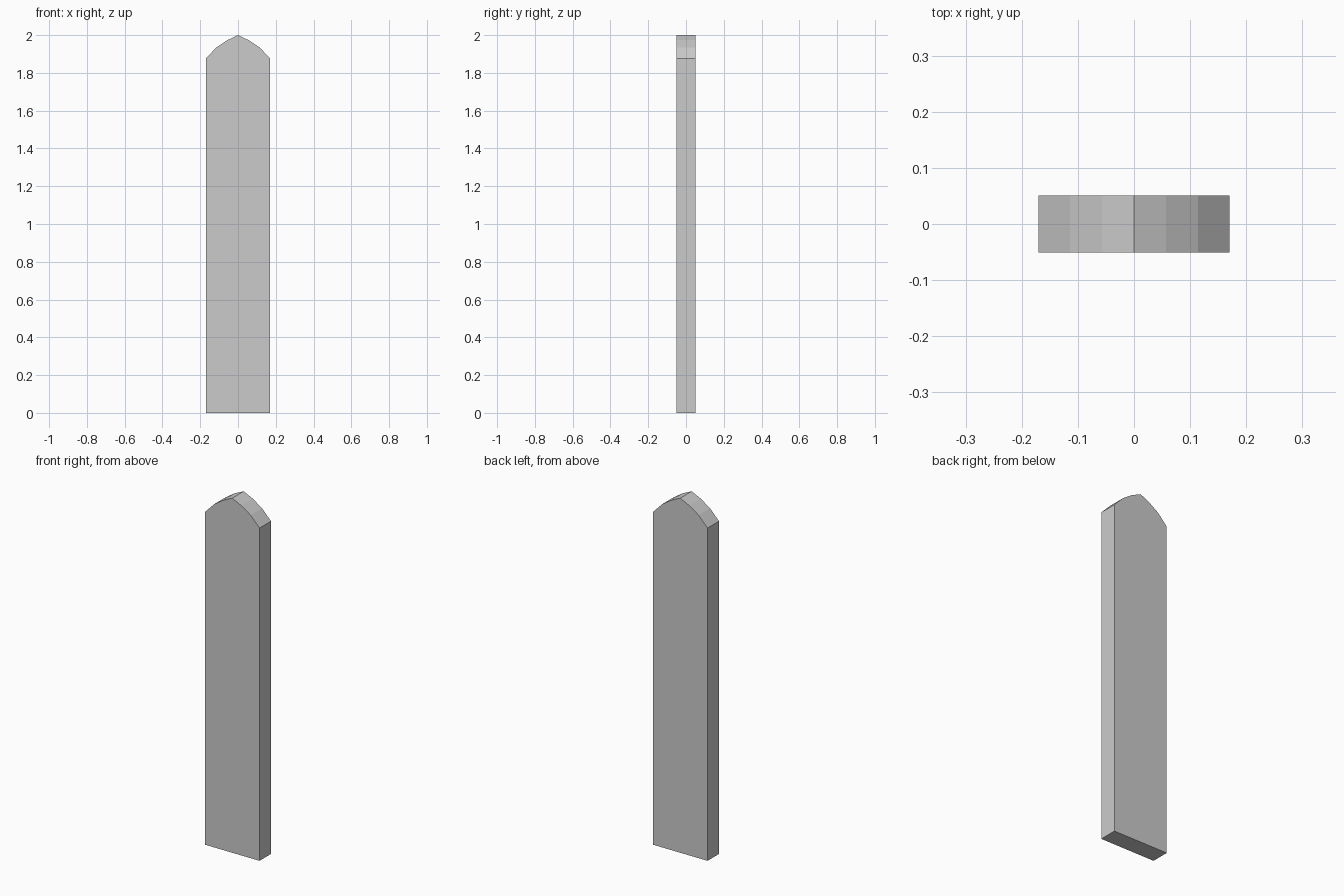
import bpy, bmesh

if "Cube" in bpy.data.objects:
    bpy.data.objects.remove(bpy.data.objects["Cube"])

HALF_DEPTH = 0.051

# Right half of the pointed-arch outline, base to just below the tip
right = [(0.17, 0.0), (0.17, 1.877), (0.114, 1.935), (0.057, 1.973)]
outline = right + [(0.0, 2.0)] + [(-x, z) for x, z in reversed(right)]

# Board: front outline extruded through the depth
bm = bmesh.new()
face = bm.faces.new([bm.verts.new((x, -HALF_DEPTH, z)) for x, z in outline])
ext = bmesh.ops.extrude_face_region(bm, geom=[face], use_keep_orig=True)
back = [v for v in ext["geom"] if isinstance(v, bmesh.types.BMVert)]
bmesh.ops.translate(bm, verts=back, vec=(0, 2 * HALF_DEPTH, 0))
bmesh.ops.recalc_face_normals(bm, faces=bm.faces)

mesh = bpy.data.meshes.new("pointed_board")
bm.to_mesh(mesh)
bm.free()
board = bpy.data.objects.new("pointed_board", mesh)
bpy.context.collection.objects.link(board)
